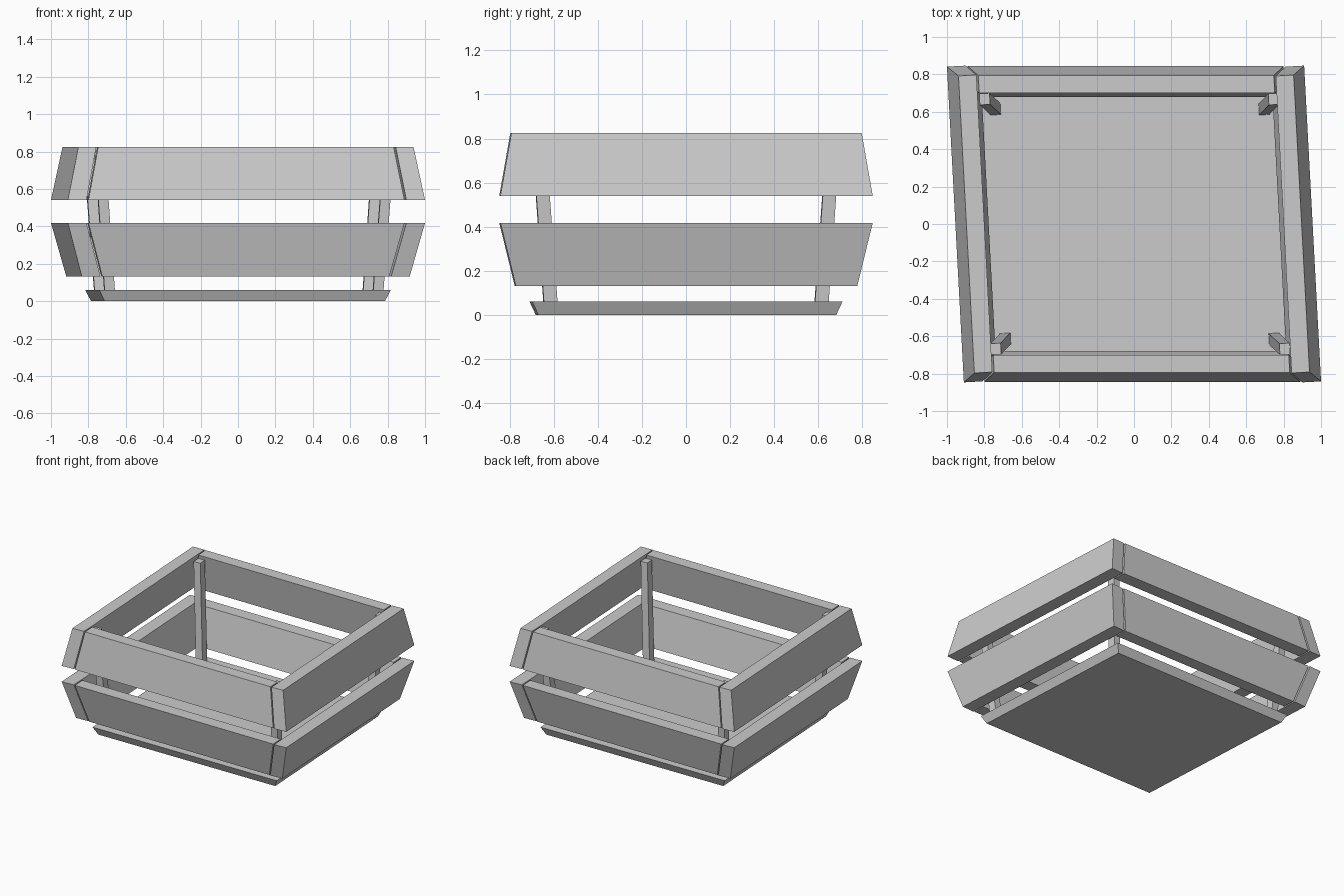
import bpy, bmesh

if "Cube" in bpy.data.objects:
    bpy.data.objects.remove(bpy.data.objects["Cube"])

SKEW = 0.0535  # the crate leans into a parallelogram when seen from above


def hexa(name, z0, z1, low, high, turn=0.0, shift=0.0):
    """Tapered block. low/high = (u0, u1, y0, y1) rectangles, skewed in plan."""
    bm = bmesh.new()
    rings = []
    for z, (u0, u1, y0, y1) in ((z0, low), (z1, high)):
        uc = (u0 + u1) / 2
        ring = []
        for u, y in ((u0, y0), (u1, y0), (u1, y1), (u0, y1)):
            y += turn * (u - uc)
            ring.append(bm.verts.new((u - SKEW * y + shift, y, z)))
        rings.append(ring)
    a, b = rings
    bm.faces.new(a[::-1])
    bm.faces.new(b)
    for i in range(4):
        j = (i + 1) % 4
        bm.faces.new((a[i], a[j], b[j], b[i]))
    bmesh.ops.recalc_face_normals(bm, faces=bm.faces)
    mesh = bpy.data.meshes.new(name)
    bm.to_mesh(mesh)
    bm.free()
    obj = bpy.data.objects.new(name, mesh)
    bpy.context.collection.objects.link(obj)
    return obj


def span(sign, inner, outer):
    return tuple(sorted((sign * inner, sign * outer)))


# floor panel, wider at its top
hexa("floor_panel", 0.0, 0.06, (-0.75, 0.75, -0.675, 0.675), (-0.78, 0.78, -0.703, 0.703), 0.008)

# slat rows: z range, then (side inner u, side outer u, end inner y, end outer y) low and high
WIDE = (0.855, 0.955, 0.745, 0.844)
rows = (
    ("lower", 0.132, 0.418, (0.777, 0.877, 0.68, 0.774), WIDE),
    ("upper", 0.54, 0.825, WIDE, (0.80, 0.896, 0.70, 0.794)),
)
GAP = 0.01
for row, z0, z1, lo, hi in rows:
    for sign, side, end in ((-1, "left", "front"), (1, "right", "back")):
        hexa(f"{row}_{side}_slat", z0, z1,
             span(sign, lo[0], lo[1]) + (-lo[3], lo[3]),
             span(sign, hi[0], hi[1]) + (-hi[3], hi[3]), SKEW)
        hexa(f"{row}_{end}_slat", z0, z1,
             (GAP - lo[0], lo[0] - GAP) + span(sign, lo[2], lo[3]),
             (GAP - hi[0], hi[0] - GAP) + span(sign, hi[2], hi[3]))

# leaning corner posts
for sx, side in ((-1, "left"), (1, "right")):
    for sy, end, shift in ((-1, "front", -0.002), (1, "back", 0.01)):
        hexa(f"{end}_{side}_post", 0.05, 0.80,
             span(sx, 0.69, 0.745) + span(sy, 0.583, 0.645),
             span(sx, 0.745, 0.80) + span(sy, 0.638, 0.698), SKEW, shift)
